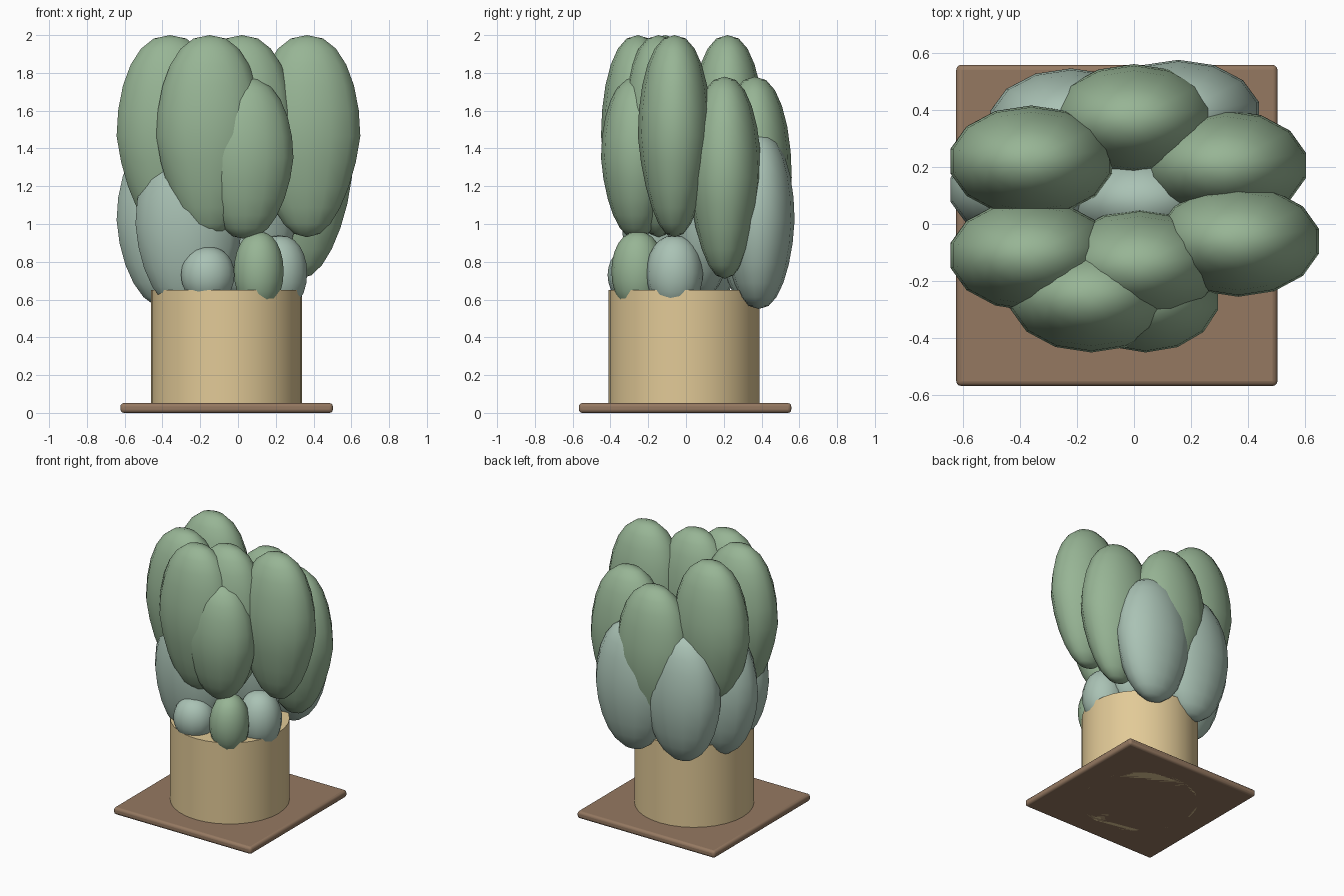
import bpy

if "Cube" in bpy.data.objects:
    bpy.data.objects.remove(bpy.data.objects["Cube"])


def material(name, color):
    m = bpy.data.materials.new(name)
    m.diffuse_color = (*color, 1)
    m.use_nodes = True
    m.node_tree.nodes["Principled BSDF"].inputs["Base Color"].default_value = m.diffuse_color
    return m


GREEN = material("leaf_green", (0.31, 0.46, 0.30))
BLUE = material("leaf_pale", (0.40, 0.54, 0.46))
TAN = material("pot_tan", (0.76, 0.59, 0.31))
BROWN = material("plate_brown", (0.30, 0.19, 0.12))


def finish(name, mat, angle=0.7):
    ob = bpy.context.object
    ob.name = name
    ob.data.materials.append(mat)
    bpy.ops.object.shade_smooth_by_angle(angle=angle)
    return ob


def leaf(name, mat, center, half, taper=0.15):
    """Plump upright leaf: a stretched, slightly full sphere with a narrower foot."""
    bpy.ops.mesh.primitive_uv_sphere_add(segments=14, ring_count=12, radius=1)
    ob = bpy.context.object
    for v in ob.data.vertices:
        r = (v.co.x ** 2 + v.co.y ** 2) ** 0.5
        k = (1 + taper * min(v.co.z, 0)) * max(r, 1e-3) ** -0.12
        v.co = [c + h * p for c, h, p in
                zip(center, half, (v.co.x * k, v.co.y * k, v.co.z))]
    finish(name, mat, 1.5)


# square base plate with softened edges
bpy.ops.mesh.primitive_cube_add(size=1, location=(-0.06, -0.005, 0.026))
bpy.context.object.scale = (1.125, 1.125, 0.052)
bpy.ops.object.transform_apply(location=False, rotation=False, scale=True)
plate = finish("base_plate", BROWN)
bev = plate.modifiers.new("soft_edge", 'BEVEL')
bev.width, bev.segments = 0.018, 3

# round pot
bpy.ops.mesh.primitive_cylinder_add(vertices=32, radius=0.40, depth=0.65,
                                    location=(-0.06, -0.01, 0.325))
finish("pot", TAN)

# tall upper leaves: x, y and top height
big = (0.29, 0.195, 0.535)
for i, (x, y, top) in enumerate([
        (-0.36, 0.22, 2.0), (-0.36, -0.11, 2.0), (-0.15, -0.255, 2.0),
        (0.02, -0.145, 2.0), (0.365, -0.06, 2.0),
        (0.32, 0.205, 1.78), (0.0, 0.365, 1.78)]):
    leaf(f"upper_leaf_{i}", GREEN, (x, y, top - big[2]), big, 0.22)
leaf("front_middle_leaf", GREEN, (0.04, -0.26, 1.35), (0.26, 0.19, 0.43))

# pale lower leaves
low = (0.29, 0.19, 0.47)
for i, (x, y, z) in enumerate([
        (0.155, 0.385, 1.02), (-0.22, 0.355, 1.02), (-0.36, 0.12, 1.02),
        (-0.26, -0.15, 1.0), (0.03, 0.08, 1.08)]):
    leaf(f"lower_leaf_{i}", BLUE, (x, y, z), low, 0.1)

# small buds along the rim
leaf("rim_bud_left", BLUE, (-0.16, -0.28, 0.73), (0.145, 0.135, 0.15), 0)
leaf("rim_bud_middle", GREEN, (0.11, -0.255, 0.75), (0.135, 0.14, 0.21), 0)
leaf("rim_bud_right", BLUE, (0.22, -0.06, 0.74), (0.15, 0.15, 0.20), 0)
